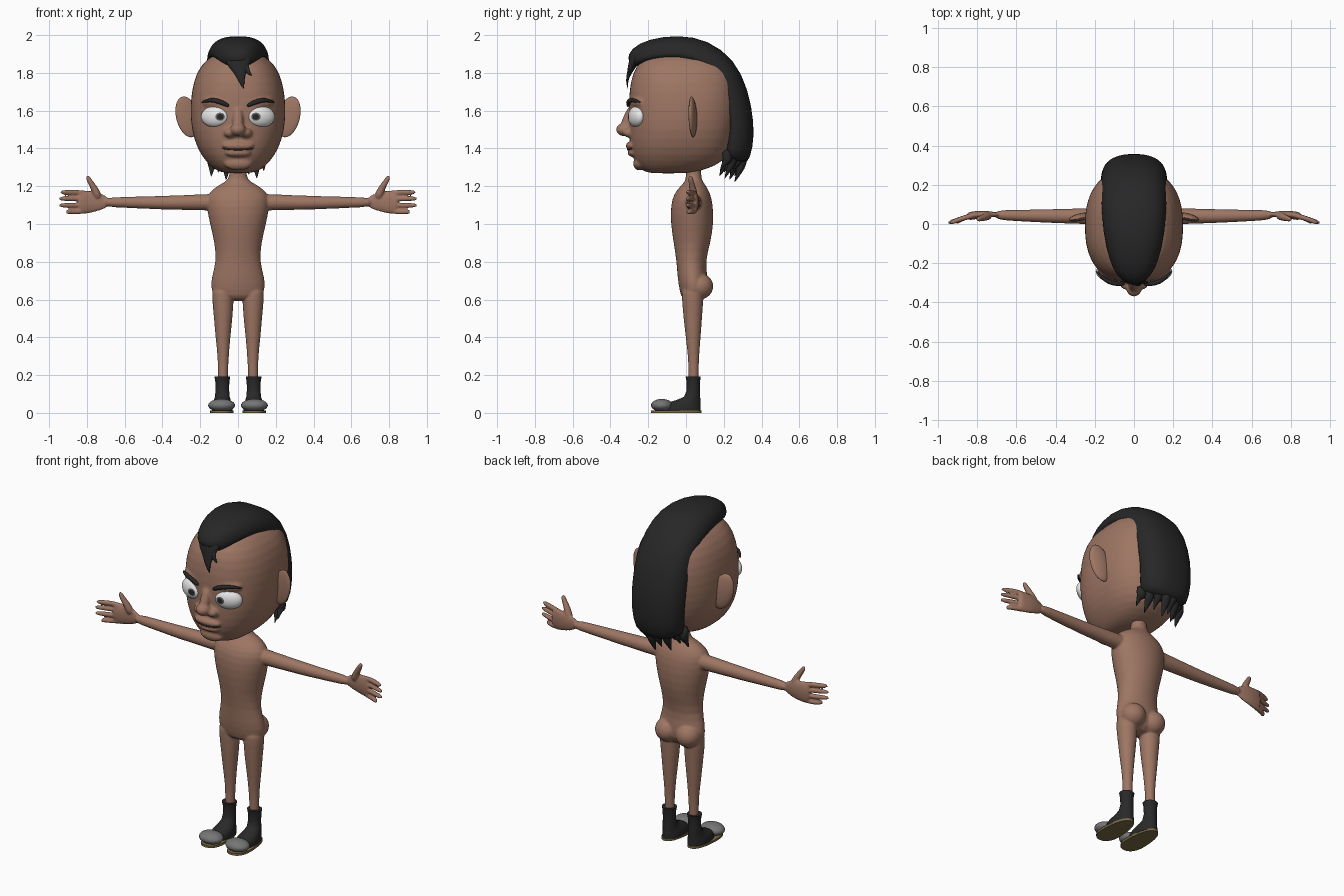
import bpy, bmesh
from math import cos, sin, pi, radians
from mathutils import Vector, Matrix

old = bpy.data.objects.get("Cube")
if old:
    bpy.data.objects.remove(old, do_unlink=True)


def material(name, r, g, b):
    m = bpy.data.materials.new(name)
    m.use_nodes = True
    m.diffuse_color = (r, g, b, 1)
    bsdf = m.node_tree.nodes["Principled BSDF"]
    bsdf.inputs["Base Color"].default_value = (r, g, b, 1)
    bsdf.inputs["Roughness"].default_value = 0.7
    return m


SKIN = material("brown skin", 0.34, 0.18, 0.125)
BLACK = material("black hair", 0.02, 0.02, 0.02)
LEATHER = material("boot black", 0.022, 0.022, 0.022)
GREY = material("toe grey", 0.18, 0.18, 0.18)
SOLE = material("sole olive", 0.2, 0.15, 0.06)
WHITE = material("eye white", 0.8, 0.8, 0.8)
IRIS = material("iris grey", 0.12, 0.12, 0.12)
LIP = material("mouth line", 0.06, 0.03, 0.025)


def loft(bm, loops):
    """Skin a list of closed loops and cap both ends."""
    rows = [[bm.verts.new(p) for p in loop] for loop in loops]
    n = len(rows[0])
    for a, b in zip(rows, rows[1:]):
        for i in range(n):
            j = (i + 1) % n
            bm.faces.new((a[i], a[j], b[j], b[i]))
    bm.faces.new(rows[0][::-1])
    bm.faces.new(rows[-1])


def ring(c, u, v, n=16, e=2.0):
    pts = []
    for i in range(n):
        a = 2 * pi * i / n
        k, s = cos(a), sin(a)
        k = abs(k) ** (2 / e) * (1 if k > 0 else -1)
        s = abs(s) ** (2 / e) * (1 if s > 0 else -1)
        pts.append(c + u * k + v * s)
    return pts


def stack(bm, rows, x=0.0, n=24, e=2.0):
    """Horizontal rings: height, front y, back y, half width."""
    loft(bm, [ring(Vector((x, (f + b) / 2, z)), Vector((w, 0, 0)),
                   Vector((0, (b - f) / 2, 0)), n, e) for z, f, b, w in rows])


def limb(bm, pts, flat=1.0, n=12):
    """Tapered tube through x, y, z, radius points."""
    cs = [Vector(p[:3]) for p in pts]
    loops = []
    for i, p in enumerate(pts):
        t = (cs[min(i + 1, len(cs) - 1)] - cs[max(i - 1, 0)]).normalized()
        u = t.cross(Vector((0, 1, 0))).normalized()
        loops.append(ring(cs[i], u * p[3], u.cross(t) * p[3] * flat, n))
    loft(bm, loops)


def ball(bm, c, r, turn=0.0):
    m = Matrix.Translation(c) @ Matrix.Rotation(turn, 4, 'Z') @ Matrix.Diagonal((*r, 1))
    bmesh.ops.create_uvsphere(bm, u_segments=24, v_segments=16, radius=1, matrix=m)


def mirror(bm):
    geom = bm.verts[:] + bm.edges[:] + bm.faces[:]
    new = bmesh.ops.duplicate(bm, geom=geom)["geom"]
    bmesh.ops.scale(bm, vec=(-1, 1, 1), verts=[g for g in new if isinstance(g, bmesh.types.BMVert)])


def finish(name, bm, mats, voxel=0, smooth=6, subsurf=0, angle=50):
    bmesh.ops.recalc_face_normals(bm, faces=bm.faces[:])
    me = bpy.data.meshes.new(name)
    bm.to_mesh(me)
    bm.free()
    ob = bpy.data.objects.new(name, me)
    bpy.context.collection.objects.link(ob)
    for m in mats:
        me.materials.append(m)
    if subsurf:
        ob.modifiers.new("round", 'SUBSURF').levels = subsurf
    if voxel:
        r = ob.modifiers.new("blend", 'REMESH')
        r.mode, r.voxel_size = 'VOXEL', voxel
        s = ob.modifiers.new("soften", 'SMOOTH')
        s.factor, s.iterations = 0.5, smooth
    bpy.ops.object.select_all(action='DESELECT')
    ob.select_set(True)
    bpy.context.view_layer.objects.active = ob
    bpy.ops.object.convert(target='MESH')
    bpy.ops.object.shade_smooth_by_angle(angle=radians(angle))
    return ob


def pair(name, build, mats, **kw):
    for side, s in (("left", 1), ("right", -1)):
        bm = bmesh.new()
        build(bm)
        bmesh.ops.scale(bm, vec=(s, 1, 1), verts=bm.verts[:])
        finish(side + "_" + name, bm, mats, **kw)


# Body: legs, arms and hands mirrored, then blended with the torso
bm = bmesh.new()
limb(bm, [(.08, .035, .68, .062), (.08, .035, .6, .058), (.078, .036, .5, .05), (.08, .038, .4, .04),
          (.078, .04, .3, .03), (.08, .04, .22, .027), (.08, .04, .1, .027)], n=16)
ball(bm, (.068, .07, .67), (.072, .075, .07))
limb(bm, [(.08, .04, 1.115, .05), (.2, .04, 1.115, .042), (.4, .04, 1.112, .037),
          (.6, .043, 1.115, .029), (.72, .047, 1.115, .026)], n=16)
limb(bm, [(.68, .046, 1.115, .026), (.73, .05, 1.118, .048), (.78, .05, 1.117, .06),
          (.83, .042, 1.115, .066), (.85, .038, 1.115, .062)], flat=.33, n=16)
for z, tip in ((1.168, .945), (1.134, .955), (1.099, .955), (1.064, .91)):
    limb(bm, [(.80, .045, z * .8 + .223, .014), (.84, .04, z, .0145),
              (.89, .024, z, .014), (tip, .002, z, .012)])
limb(bm, [(.735, .045, 1.13, .026), (.76, .035, 1.19, .019), (.785, .027, 1.225, .015), (.8, .022, 1.258, .012)])
mirror(bm)
stack(bm, [(.59, -.02, .08, .11), (.65, -.035, .12, .148), (.72, -.046, .115, .141), (.8, -.05, .102, .116),
           (.9, -.066, .13, .124), (1.0, -.082, .147, .15), (1.1, -.082, .144, .17), (1.16, -.065, .13, .163),
           (1.2, -.03, .108, .115), (1.225, -.005, .088, .062), (1.25, 0, .08, .044), (1.33, 0, .08, .044)])
finish("body", bm, [SKIN], voxel=.0055, subsurf=1, smooth=5)

# Head: skull, brow ridge, nose, lips and chin blended together
bm = bmesh.new()
limb(bm, [(.03, -.268, 1.63, .035), (.12, -.262, 1.65, .036), (.19, -.212, 1.642, .03)])
ball(bm, (.042, -.30, 1.483), (.033, .034, .026))
mirror(bm)
stack(bm, [(1.268, -.17, -.02, .04), (1.274, -.21, .04, .09), (1.29, -.24, .11, .125), (1.33, -.272, .2, .17),
           (1.4, -.295, .24, .217), (1.5, -.302, .268, .247), (1.6, -.302, .283, .253), (1.7, -.302, .287, .247),
           (1.8, -.284, .272, .222), (1.87, -.24, .225, .172), (1.91, -.15, .14, .1), (1.925, -.05, .05, .03)],
      n=40, e=2.4)
limb(bm, [(0, -.285, 1.62, .026), (0, -.305, 1.56, .027), (0, -.325, 1.51, .034)])
ball(bm, (0, -.323, 1.5), (.042, .048, .036))
ball(bm, (0, -.287, 1.414), (.085, .032, .024))
ball(bm, (0, -.28, 1.376), (.07, .03, .021))
ball(bm, (0, -.248, 1.32), (.075, .032, .036))
finish("head", bm, [SKIN], voxel=.0075, subsurf=1, smooth=5)


# Ears: thin shells facing forward
def ear(bm):
    ball(bm, (0, 0, 0), (.062, .024, .108))
    for v in bm.verts:
        v.co.x += v.co.z * .18
        if v.co.y < 0:
            v.co.y *= .6
    bmesh.ops.rotate(bm, verts=bm.verts[:], matrix=Matrix.Rotation(-.2, 3, 'Z'))
    bmesh.ops.translate(bm, verts=bm.verts[:], vec=(.268, .032, 1.567))


pair("ear", ear, [SKIN])


# Eyes: sphere with its pole along the gaze, coloured by ring
def eye(bm):
    gaze = Vector((-.58, -.81, 0)).normalized()
    bmesh.ops.create_uvsphere(bm, u_segments=32, v_segments=24, radius=1)
    for f in bm.faces:
        h = f.calc_center_median().normalized().z
        f.material_index = 2 if h > cos(radians(15)) else 1 if h > cos(radians(22.5)) else 0
    m = (Matrix.Translation((.123, -.262, 1.568)) @ Matrix.Rotation(radians(21), 4, 'Z')
         @ Matrix.Diagonal((.076, .038, .056, 1)) @ gaze.to_track_quat('Z', 'Y').to_matrix().to_4x4())
    bmesh.ops.transform(bm, matrix=m, verts=bm.verts[:])


pair("eye", eye, [WHITE, IRIS, BLACK])


# Eyebrows
def brow(bm):
    limb(bm, [(.045, -.306, 1.622, .008), (.08, -.307, 1.642, .014), (.13, -.299, 1.658, .013),
              (.165, -.27, 1.654, .01), (.195, -.238, 1.643, .003)], flat=.9)


pair("eyebrow", brow, [BLACK], subsurf=1)

# Mouth line
bm = bmesh.new()
limb(bm, [(-.088, -.283, 1.4, .003), (-.045, -.304, 1.397, .006), (0, -.31, 1.395, .006),
          (.045, -.304, 1.397, .006), (.088, -.283, 1.4, .003)])
finish("mouth", bm, [LIP], subsurf=1)

# Crest of hair: arched sections from forehead to nape (outer y z, inner y z, half width)
crest = [(-.312, 1.865, -.265, 1.825, .05), (-.295, 1.93, -.25, 1.845, .09), (-.2, 1.98, -.18, 1.865, .13),
         (-.04, 2.003, -.03, 1.875, .162), (.12, 1.975, .09, 1.835, .168), (.258, 1.87, .17, 1.74, .172),
         (.33, 1.715, .21, 1.61, .172), (.363, 1.53, .225, 1.5, .168), (.355, 1.4, .21, 1.39, .16),
         (.325, 1.31, .2, 1.335, .145)]
bm = bmesh.new()
loops = []
for oy, oz, iy, iz, w in crest:
    loop = []
    for i in range(17):
        a = pi * i / 16
        k = abs(cos(a)) ** .8 * (1 if cos(a) > 0 else -1)
        s = max(sin(a), 0) ** .75
        loop.append((w * k, iy + (oy - iy) * s, iz + (oz - iz) * s))
    loops.append(loop)
loft(bm, loops)
finish("hair_crest", bm, [BLACK], subsurf=1, angle=60)

# Loose strands on the forehead and ragged ends at the nape
bm = bmesh.new()
limb(bm, [(0, -.262, 1.89, .085), (.005, -.283, 1.845, .062), (.012, -.3, 1.80, .03),
          (.018, -.314, 1.76, .017), (.03, -.308, 1.715, .002)], flat=.4)
limb(bm, [(.03, -.28, 1.85, .03), (.045, -.3, 1.81, .016), (.075, -.302, 1.785, .002)], flat=.5)
finish("forelock", bm, [BLACK], subsurf=1)

bm = bmesh.new()
for i, x in enumerate((-.135, -.1, -.06, -.02, .02, .055, .095, .13)):
    low = 1.235 + .03 * (i % 2) + abs(x) * .25
    y = .335 - abs(x) * .7
    limb(bm, [(x, y - .03, 1.4, .034), (x, y - .02, 1.32, .032),
              (x * 1.03, y - .04, low + .035, .018), (x * 1.05, y - .065, low - .02, .002)], flat=.9, n=8)
finish("nape_strands", bm, [BLACK], subsurf=1)


# Boots: shaft and foot, toe cap, sole
def boot(bm):
    stack(bm, [(.01, -.12, .078, .054), (.035, -.12, .078, .056), (.052, -.105, .077, .05), (.068, -.05, .076, .044),
               (.085, -.01, .075, .039), (.12, .004, .073, .036), (.165, .003, .074, .037), (.192, -.002, .078, .042)],
          x=.083)


def toe(bm):
    ball(bm, (.087, -.128, .04), (.071, .057, .034))


def sole(bm):
    stack(bm, [(0, -.185, .082, .06), (.013, -.185, .082, .06)], n=32, e=2.4)
    for v in bm.verts:
        v.co.x = v.co.x * (1 - (v.co.y + .05) * 1.2) + .086


pair("boot", boot, [LEATHER])
pair("toe_cap", toe, [GREY])
pair("sole", sole, [SOLE], angle=30)
